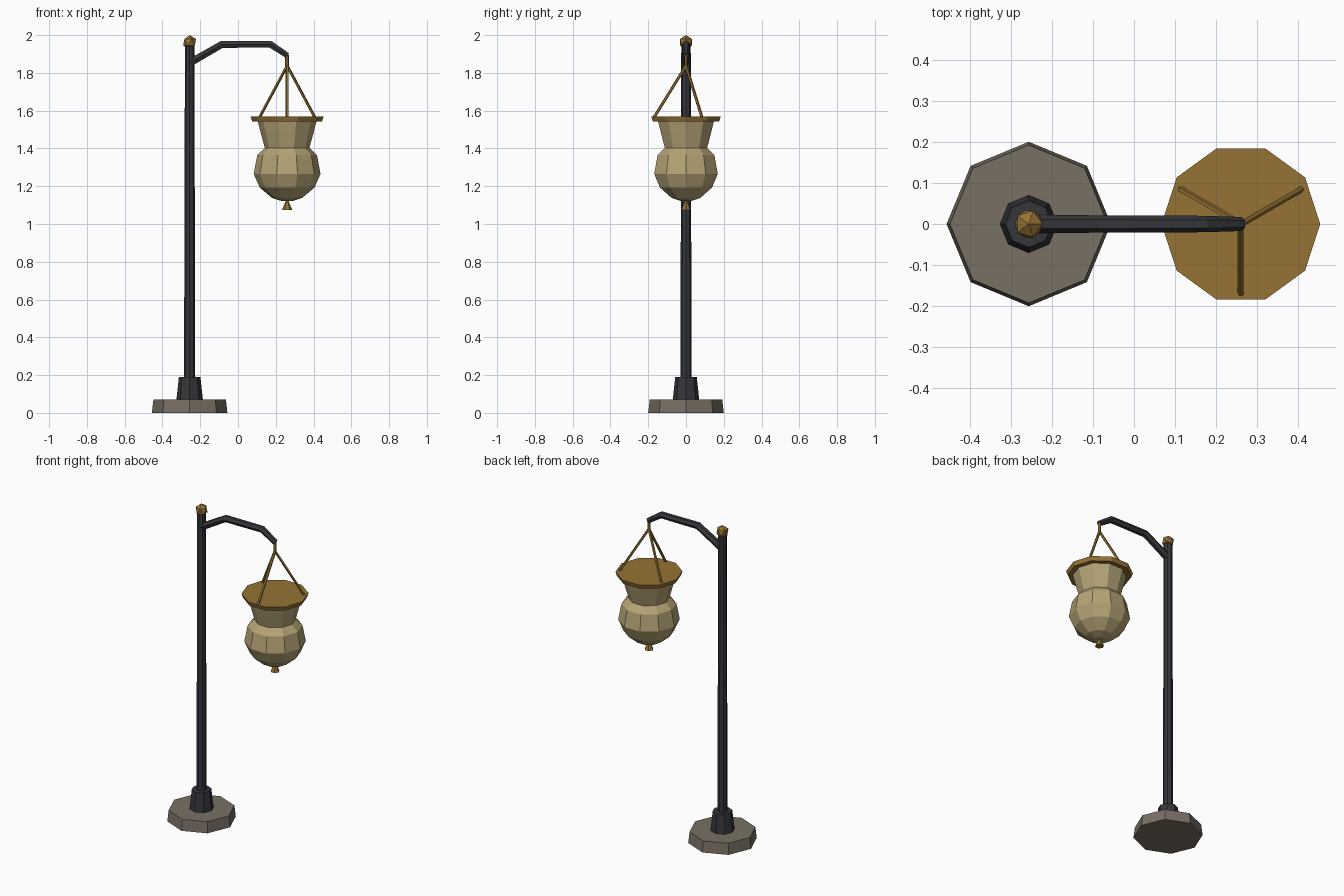
import bpy, bmesh, math
from mathutils import Vector

if "Cube" in bpy.data.objects:
    bpy.data.objects.remove(bpy.data.objects["Cube"])

POLE_X, POT_X = -0.256, 0.26


def material(name, rgb):
    m = bpy.data.materials.new(name)
    m.diffuse_color = (*rgb, 1)
    m.use_nodes = True
    m.node_tree.nodes["Principled BSDF"].inputs["Base Color"].default_value = m.diffuse_color
    return m


IRON = material("dark_iron", (0.035, 0.037, 0.043))
BRASS = material("brass", (0.30, 0.17, 0.035))
WICKER = material("tan", (0.46, 0.37, 0.18))
STONE = material("stone", (0.19, 0.16, 0.125))


def finish(name, bm, mat):
    bmesh.ops.recalc_face_normals(bm, faces=bm.faces)
    me = bpy.data.meshes.new(name)
    bm.to_mesh(me)
    bm.free()
    me.materials.append(mat)
    ob = bpy.data.objects.new(name, me)
    bpy.context.collection.objects.link(ob)
    return ob


def skin(bm, rings):
    """Bridge successive vertex rings and cap both ends."""
    n = len(rings[0])
    for a, b in zip(rings, rings[1:]):
        for i in range(n):
            j = (i + 1) % n
            bm.faces.new((a[i], a[j], b[j], b[i]))
    bm.faces.new(rings[0])
    bm.faces.new(rings[-1])


def lathe(name, x, profile, sides, mat):
    """Flat-sided turned solid from (radius, z) pairs."""
    bm = bmesh.new()
    angles = [2 * math.pi * i / sides for i in range(sides)]
    skin(bm, [[bm.verts.new((x + r * math.cos(a), r * math.sin(a), z)) for a in angles]
              for r, z in profile])
    return finish(name, bm, mat)


def tube(name, path, radii, sides, mat):
    """Mitred tube along a path."""
    bm = bmesh.new()
    pts = [Vector(p) for p in path]
    rings = []
    for k, p in enumerate(pts):
        d0 = (p - pts[k - 1]).normalized() if k else (pts[1] - p).normalized()
        d1 = (pts[k + 1] - p).normalized() if k < len(pts) - 1 else d0
        t = (d0 + d1).normalized()
        side = t.cross(Vector((0, 0, 1))).normalized()
        up = side.cross(t) / t.dot(d0)
        ring = []
        for i in range(sides):
            a = 2 * math.pi * i / sides
            ring.append(bm.verts.new(p + radii[k] * (side * math.cos(a) + up * math.sin(a))))
        rings.append(ring)
    skin(bm, rings)
    return finish(name, bm, mat)


# Post: stone foot, collar, tapered pole, faceted knob
lathe("base", POLE_X, [(0.2, 0), (0.192, 0.07)], 8, STONE)
lathe("collar", POLE_X, [(0.07, 0.07), (0.057, 0.19)], 8, IRON)
lathe("pole", POLE_X, [(0.03, 0.07), (0.025, 1.96)], 8, IRON)
bm = bmesh.new()
bmesh.ops.create_icosphere(bm, subdivisions=1, radius=0.038)
bmesh.ops.translate(bm, verts=bm.verts, vec=(POLE_X, 0, 1.962))
finish("pole_knob", bm, BRASS)

# Bent arm
tube("arm", [(POLE_X, 0, 1.853), (-0.085, 0, 1.951), (0.172, 0, 1.951), (0.262, 0, 1.892)],
     [0.023, 0.021, 0.02, 0.017], 6, IRON)

# Hook and three hanging rods
lathe("hook", POT_X, [(0.01, 1.825), (0.01, 1.895)], 6, BRASS)
for i, deg in enumerate((-90, 30, 150)):
    a = math.radians(deg)
    tube(f"hanging_rod_{i + 1}",
         [(POT_X, 0, 1.838), (POT_X + 0.175 * math.cos(a), 0.175 * math.sin(a), 1.555)],
         [0.008, 0.008], 5, BRASS)

# Hanging basket: rim, urn-shaped body, drop finial
lathe("basket_rim", POT_X, [(0.184, 1.542), (0.193, 1.568)], 10, BRASS)
lathe("basket_body", POT_X,
      [(0.03, 1.122), (0.08, 1.138), (0.145, 1.193), (0.177, 1.265), (0.158, 1.365),
       (0.118, 1.403), (0.139, 1.48), (0.156, 1.545)], 10, WICKER)
lathe("drop_finial", POT_X, [(0.027, 1.075), (0.006, 1.125)], 6, BRASS)
